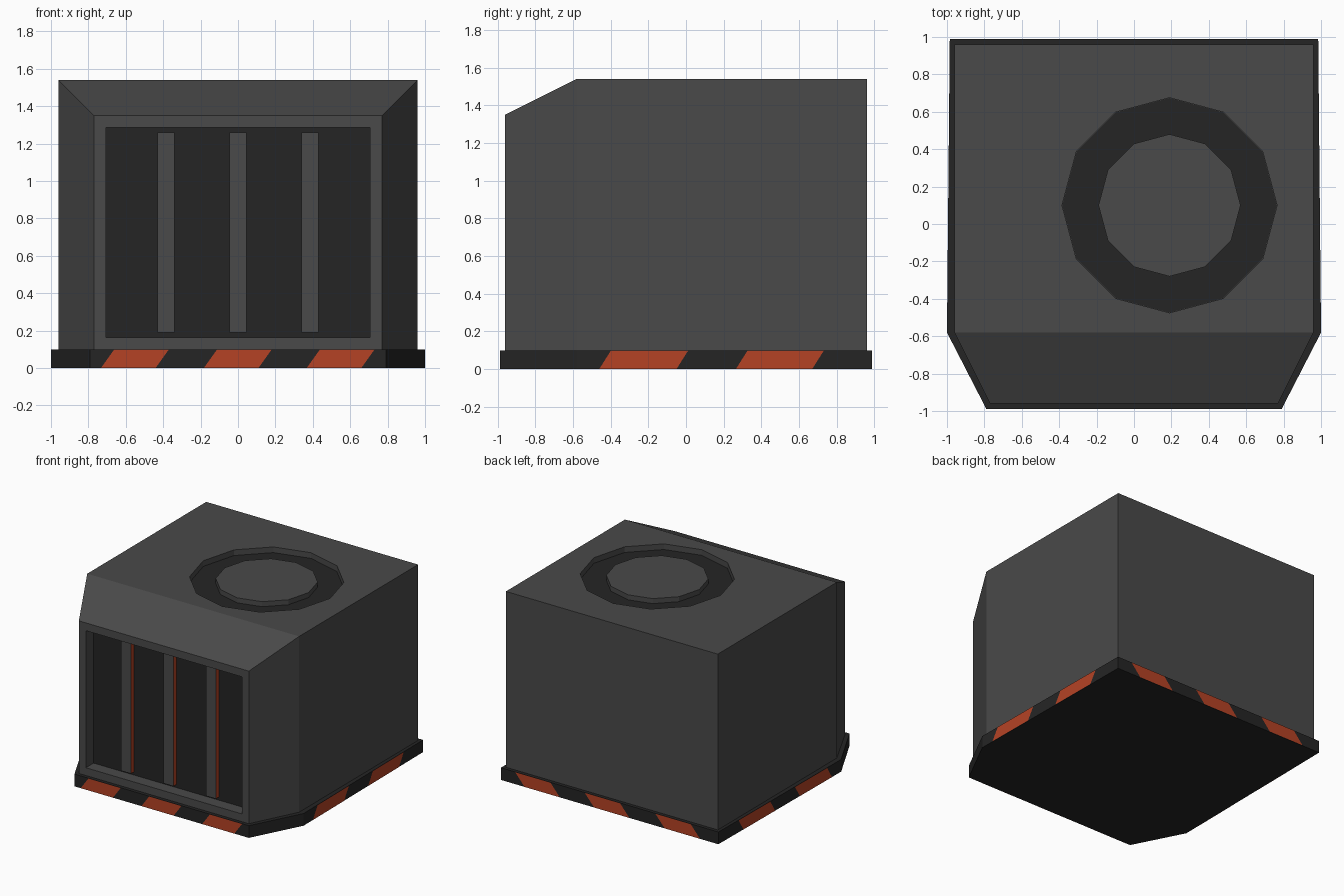
import bpy, bmesh, math
from mathutils import Vector

if "Cube" in bpy.data.objects:
    bpy.data.objects.remove(bpy.data.objects["Cube"])


def material(name, rgb):
    m = bpy.data.materials.new(name)
    m.diffuse_color = (*rgb, 1)
    m.use_nodes = True
    m.node_tree.nodes["Principled BSDF"].inputs["Base Color"].default_value = m.diffuse_color
    return m


GREY = material("casing_grey", (0.067, 0.067, 0.067))
DARK = material("dark_grey", (0.018, 0.018, 0.018))
ORANGE = material("warning_orange", (0.46, 0.055, 0.018))


def finish(bm, name, *mats):
    bmesh.ops.recalc_face_normals(bm, faces=bm.faces)
    me = bpy.data.meshes.new(name)
    bm.to_mesh(me)
    bm.free()
    for m in mats:
        me.materials.append(m)
    ob = bpy.data.objects.new(name, me)
    bpy.context.collection.objects.link(ob)
    return ob


def prism(name, points, z0, z1, mat):
    bm = bmesh.new()
    f = bm.faces.new([bm.verts.new((x, y, z0)) for x, y in points])
    r = bmesh.ops.extrude_face_region(bm, geom=[f])
    top = [v for v in r["geom"] if isinstance(v, bmesh.types.BMVert)]
    bmesh.ops.translate(bm, verts=top, vec=(0, 0, z1 - z0))
    return finish(bm, name, mat)


def circle(radius, n=12, cx=0.19, cy=0.10):
    return [(cx + radius * math.cos(i * math.tau / n),
             cy + radius * math.sin(i * math.tau / n)) for i in range(n)]


# Base plate with clipped front corners
half = [(0.985, 0.988), (1.0, -0.58), (0.79, -0.988)]
prism("base_plate", half + [(-x, y) for x, y in reversed(half)], 0, 0.1, DARK)

# Casing: three cross-sections along y, sloped and narrowed at the front
bm = bmesh.new()
rings = []
for y, w, top in [(0.96, 0.96, 1.54), (-0.58, 0.96, 1.54), (-0.96, 0.77, 1.35)]:
    rings.append([bm.verts.new(p) for p in
                  [(-w, y, 0.1), (w, y, 0.1), (w, y, top), (-w, y, top)]])
for a, b in zip(rings, rings[1:]):
    for i in range(4):
        j = (i + 1) % 4
        bm.faces.new((a[i], a[j], b[j], b[i]))
bm.faces.new(rings[0])
front = bm.faces.new(rings[-1])
bmesh.ops.recalc_face_normals(bm, faces=bm.faces)

# Recessed front opening with dark back wall
bmesh.ops.inset_region(bm, faces=[front], thickness=0.09)
r = bmesh.ops.extrude_discrete_faces(bm, faces=[front])
back = r["faces"][0]
bmesh.ops.translate(bm, verts=back.verts, vec=(0, 0.1, 0))
back.material_index = 1
casing = finish(bm, "casing", GREY, DARK)

# Round well cut into the roof
cutter = prism("roof_well_cutter", circle(0.575), 1.49, 1.7, GREY)
cutter.hide_render = True
mod = casing.modifiers.new("roof_well", "BOOLEAN")
mod.operation = "DIFFERENCE"
mod.solver = "EXACT"
mod.object = cutter
bpy.context.view_layer.objects.active = casing
bpy.ops.object.modifier_apply(modifier=mod.name)
bpy.data.objects.remove(cutter)

# Dark well floor and grey fan cap
prism("roof_well_floor", circle(0.574), 1.488, 1.494, DARK)
prism("fan_cap", circle(0.38), 1.49, 1.535, GREY)

# Grille bars with orange sides
for k, x in enumerate((-0.385, 0, 0.385)):
    pts = [(x - 0.045, -0.90), (x + 0.045, -0.90), (x + 0.045, -0.86), (x - 0.045, -0.86)]
    bar = prism(f"grille_bar_{k + 1}", pts, 0.19, 1.26, GREY)
    bar.data.materials.append(ORANGE)
    for p in bar.data.polygons:
        if abs(p.normal.x) > 0.5:
            p.material_index = 1


# Slanted warning stripes on the four long edges of the base
def stripes(name, a, b, axis, outward, spans, slant):
    a, b, out = Vector((*a, 0)), Vector((*b, 0)), Vector((*outward, 0)) * 0.002
    bm = bmesh.new()

    def at(c, z):
        p = a.lerp(b, (c - a[axis]) / (b[axis] - a[axis])) + out
        return bm.verts.new((p.x, p.y, z))

    for lo, hi in spans:
        bm.faces.new((at(lo, 0.001), at(hi, 0.001), at(hi + slant, 0.099), at(lo + slant, 0.099)))
    ob = finish(bm, name, ORANGE)
    if ob.data.polygons[0].normal.dot(out) < 0:
        ob.data.flip_normals()


stripes("front_stripes", (-0.79, -0.988), (0.79, -0.988), 0, (0, -1),
        [(c - 0.182, c + 0.11) for c in (-0.55, 0, 0.55)], 0.07)
stripes("back_stripes", (-0.985, 0.988), (0.985, 0.988), 0, (0, 1),
        [(c - 0.2, c + 0.12) for c in (-0.62, 0.02, 0.65)], 0.085)
for side, s in (("right", 1), ("left", -1)):
    stripes(f"{side}_stripes", (s, -0.58), (s * 0.985, 0.988), 1, (s, 0),
            [(-0.46, -0.05), (0.265, 0.67)], 0.062)
